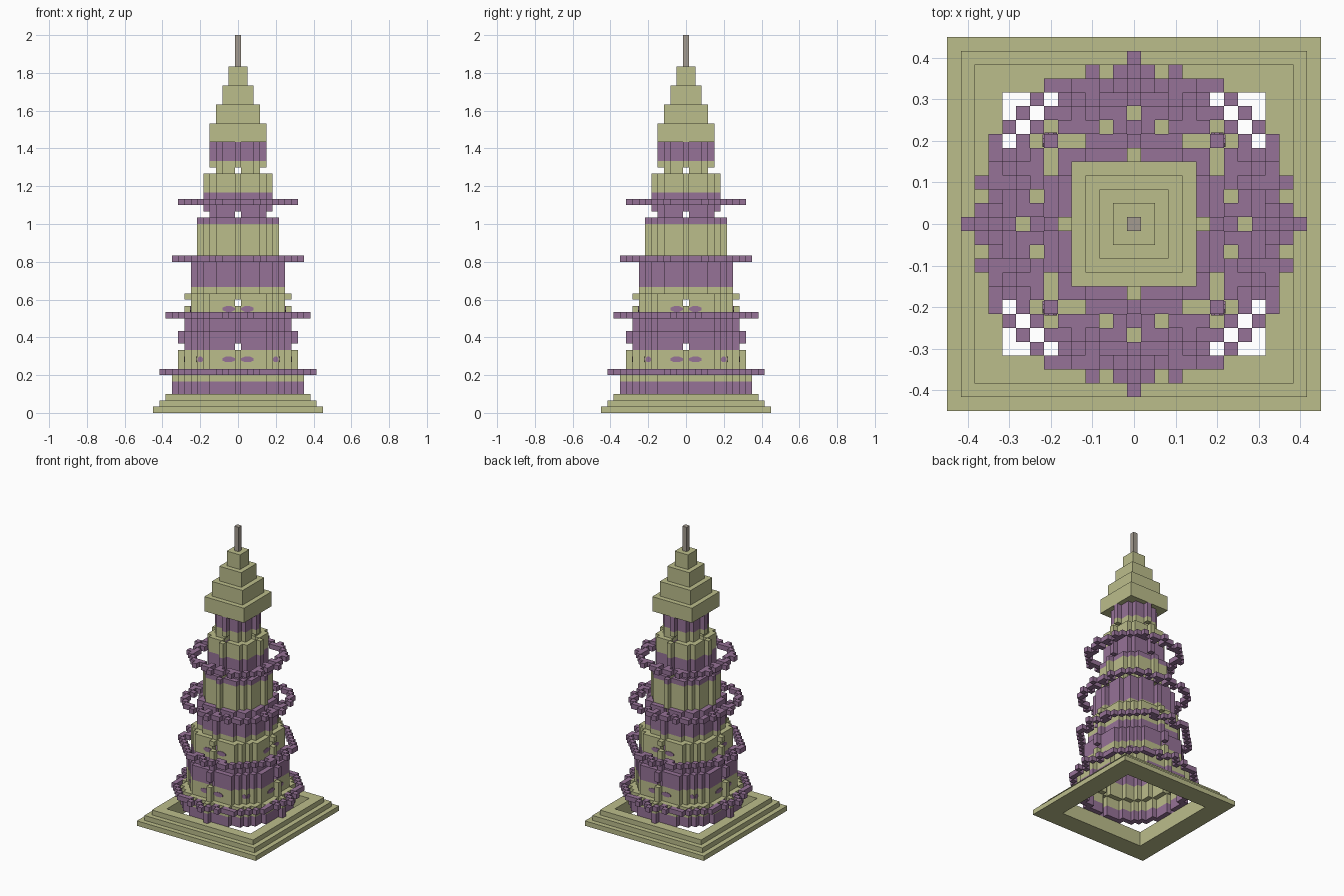
import bpy, bmesh, math
from mathutils import Matrix, Vector

cube = bpy.data.objects.get("Cube")
if cube:
    bpy.data.objects.remove(cube)

U = 1 / 30  # block size


def material(name, rgb):
    m = bpy.data.materials.new(name)
    m.use_nodes = True
    m.diffuse_color = (*rgb, 1)
    m.node_tree.nodes["Principled BSDF"].inputs["Base Color"].default_value = (*rgb, 1)
    return m


SAND = material("sand yellow", (0.50, 0.51, 0.26))
PLUM = material("dusty purple", (0.305, 0.17, 0.31))
GREY = material("warm grey", (0.37, 0.33, 0.28))


def finish(bm, name, mats):
    mesh = bpy.data.meshes.new(name)
    bm.to_mesh(mesh)
    bm.free()
    for m in mats:
        mesh.materials.append(m)
    ob = bpy.data.objects.new(name, mesh)
    bpy.context.collection.objects.link(ob)
    return ob


def blocks(name, cells, mats, rule=lambda z: 0):
    """Skin of a set of unit blocks, without the faces between neighbours."""
    bm = bmesh.new()
    for c in cells:
        centre = Vector(c) + Vector((0, 0, 0.5))
        for axis in range(3):
            for sign in (-1, 1):
                n = Vector((0, 0, 0))
                n[axis] = sign
                if tuple(int(a + b) for a, b in zip(c, n)) in cells:
                    continue
                u = Vector((n.y, n.z, n.x)) / 2
                v = n.cross(u)
                mid = centre + n / 2
                corners = [mid - u - v, mid + u - v, mid + u + v, mid - u + v]
                f = bm.faces.new([bm.verts.new(p * U) for p in corners])
                f.material_index = rule(c[2])
    bmesh.ops.remove_doubles(bm, verts=bm.verts, dist=U / 100)
    bmesh.ops.dissolve_limit(bm, angle_limit=0.01, verts=bm.verts, edges=bm.edges,
                             delimit={'MATERIAL'})
    bmesh.ops.recalc_face_normals(bm, faces=bm.faces)
    return finish(bm, name, mats)


def box(name, half, z0, z1, mat):
    bm = bmesh.new()
    size = Matrix.Diagonal((2 * half * U, 2 * half * U, (z1 - z0) * U, 1))
    bmesh.ops.create_cube(bm, size=1,
                          matrix=Matrix.Translation((0, 0, (z0 + z1) / 2 * U)) @ size)
    finish(bm, name, [mat])


def snap(v):
    return math.floor(v + 0.5)


def circle(r, angles):
    """Eightfold block circle from sample angles of one octant."""
    out = set()
    for a in angles:
        x, y = snap(r * math.sin(math.radians(a))), snap(r * math.cos(math.radians(a)))
        if x == 0 or y == 0:
            continue
        out |= {(sx * p, sy * q) for p, q in ((x, y), (y, x))
                for sx in (-1, 1) for sy in (-1, 1)}
    return out


def posts(r):
    k = snap(r)
    return {(k, 0), (-k, 0), (0, k), (0, -k)}


# Stepped square plinth, open in the middle
plinth = set()
for z, outer in enumerate((13, 12, 11)):
    for x in range(-outer, outer + 1):
        for y in range(-outer, outer + 1):
            if max(abs(x), abs(y)) > 9:
                plinth.add((x, y, z))
blocks("stepped_plinth", plinth, [SAND])

# Hollow round storeys with colour bands and small openings at the four posts
levels = (3, 7, 13, 19, 25, 31, 38, 43)
dense = [a * 1.875 for a in range(1, 25)]
for i, (z0, z1) in enumerate(zip(levels, levels[1:])):
    r = 9.5 - i
    wall = circle(r, dense)
    cells = set()
    for z in range(z0, z1):
        ring = wall if z > 3 and z % 7 == 3 else wall | posts(r)
        cells |= {(x, y, z) for x, y in ring}
    blocks(f"storey_{i + 1}", cells, [SAND, PLUM], lambda z: 1 - (z // 5) % 2)

# Jagged balcony rings
for i in range(4):
    r, z = 11.5 - i, 6 + 9 * i
    ring = circle(r, (5, 15, 25, 30, 37.5, 45)) | circle(r - 1, (10, 21)) | posts(r)
    blocks(f"balcony_ring_{i + 1}", {(x, y, z) for x, y in ring}, [PLUM])

# Stepped roof and spire
for i in range(4):
    box(f"roof_step_{i + 1}", 4.5 - i, 43 + 3 * i, 46 + 3 * i, SAND)
box("spire", 0.5, 55, 60, GREY)


# Small painted wall patches, repeated on the four sides
def patches(name, z, spots):
    bm = bmesh.new()
    for turn in range(4):
        spin = Matrix.Rotation(turn * math.pi / 2, 4, 'Z')
        for x, depth, width in spots:
            for s in (-1, 1):
                place = Matrix.Translation((s * x * U, -depth * U, (z + 0.5) * U))
                shape = Matrix.Diagonal((width * U, 0.006, 0.9 * U, 1))
                tilt = Matrix.Rotation(math.pi / 2, 4, 'X') @ Matrix.Rotation(math.pi / 8, 4, 'Z')
                bmesh.ops.create_cone(bm, cap_ends=True, segments=8, radius1=0.54,
                                      radius2=0.54, depth=1, matrix=spin @ place @ shape @ tilt)
    finish(bm, name, [PLUM])


patches("lower_wall_patches", 8, ((1.5, 8.5, 2), (6, 6.5, 0.9)))
patches("upper_wall_patches", 16, ((1.5, 7.5, 2), (4, 6.5, 0.9)))
